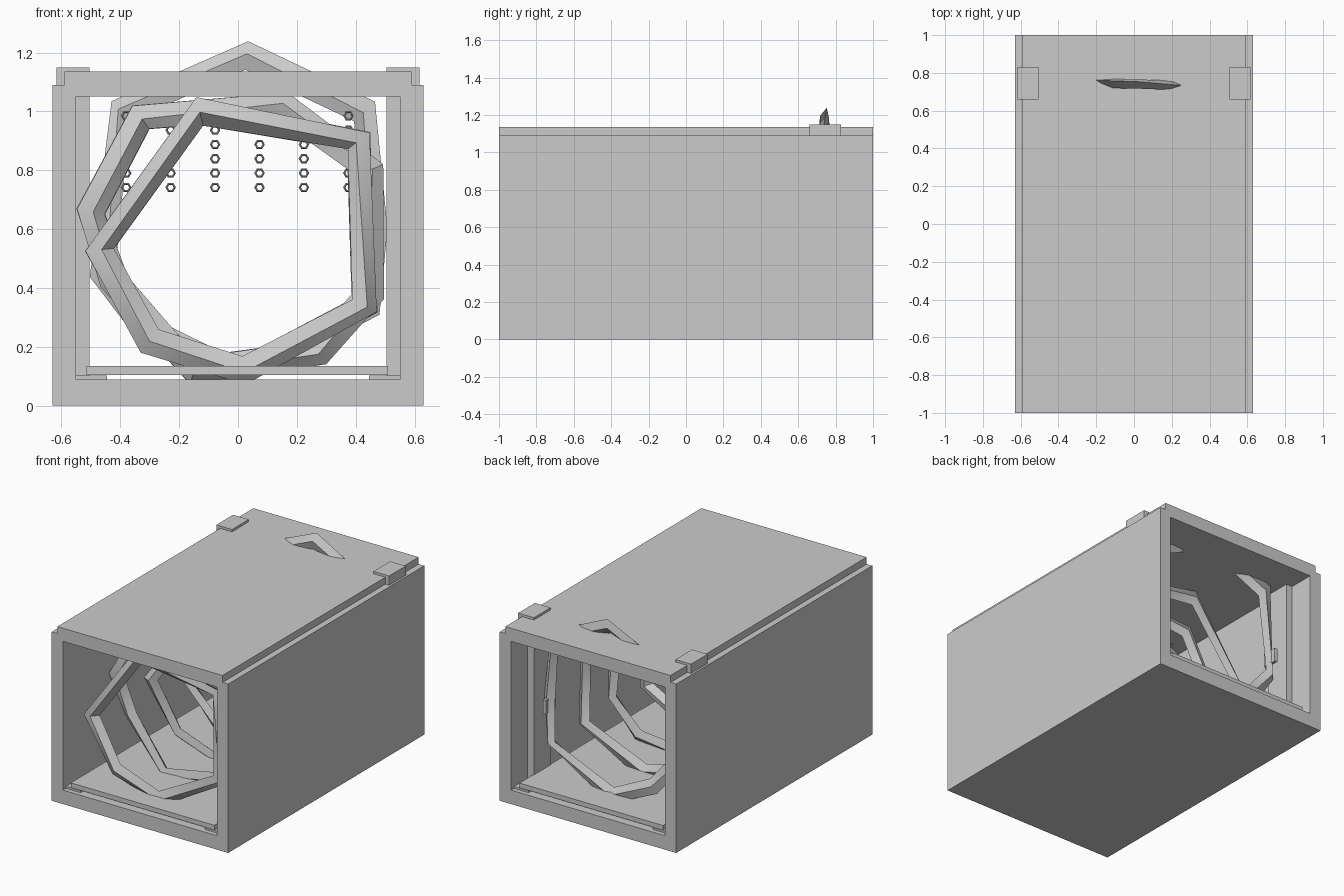
import bpy, bmesh, math, random
from mathutils import Vector

if "Cube" in bpy.data.objects:
    bpy.data.objects.remove(bpy.data.objects["Cube"])

random.seed(4)
grey = bpy.data.materials.new("plain_grey")
grey.diffuse_color = (0.6, 0.6, 0.6, 1)
grey.use_nodes = True
grey.node_tree.nodes["Principled BSDF"].inputs["Base Color"].default_value = grey.diffuse_color


def finish(name, bm):
    bmesh.ops.recalc_face_normals(bm, faces=bm.faces[:])
    me = bpy.data.meshes.new(name)
    bm.to_mesh(me)
    bm.free()
    me.materials.append(grey)
    ob = bpy.data.objects.new(name, me)
    bpy.context.collection.objects.link(ob)
    return ob


def box(name, x0, x1, y0, y1, z0, z1):
    bm = bmesh.new()
    bmesh.ops.create_cube(bm, size=1)
    for v in bm.verts:
        v.co = Vector((x0 if v.co.x < 0 else x1,
                       y0 if v.co.y < 0 else y1,
                       z0 if v.co.z < 0 else z1))
    return finish(name, bm)


def smooth(ob, angle):
    bpy.ops.object.select_all(action='DESELECT')
    ob.select_set(True)
    bpy.context.view_layer.objects.active = ob
    bpy.ops.object.shade_smooth_by_angle(angle=math.radians(angle))


# Open-ended tunnel shell: one U-shaped profile and a stepped roof
profile = [(-.63, 0), (.63, 0), (.63, 1.09), (.55, 1.09),
           (.55, .09), (-.55, .09), (-.55, 1.09), (-.63, 1.09)]
bm = bmesh.new()
face = bm.faces.new([bm.verts.new((x, -1, z)) for x, z in profile])
ext = bmesh.ops.extrude_face_region(bm, geom=[face])
bmesh.ops.translate(bm, vec=(0, 2, 0),
                    verts=[g for g in ext["geom"] if isinstance(g, bmesh.types.BMVert)])
finish("tunnel_shell", bm)
box("roof", -.59, .59, -1, 1, 1.05, 1.135)

# Walkway and its side rails, then the rear posts with caps
box("walkway", -.515, .51, -.97, .97, .105, .135)
for s, side in ((-1, "left"), (1, "right")):
    def pair(name, a, b, *rest):
        box(side + "_" + name, min(s * a, s * b), max(s * a, s * b), *rest)
    pair("rail", .445, .55, -.97, .97, .09, .102)
    pair("post", .505, .55, .66, .83, .09, 1.06)
    pair("post_cap", .505, .617, .66, .83, 1.06, 1.15)
    pair("clip", .455, .475, .68, .78, .52, .61)


# Faceted ribbon hoops, each with a slightly twisted diamond section
def hoop(name, pts, y, rad, thick):
    bm = bmesh.new()
    rings = []
    centre = Vector((-.03, 0, .57))
    for x, z in pts:
        p = Vector((x, 0, z))
        out = (p - centre).normalized()
        twist = random.uniform(-.45, .45)
        drift = y + random.uniform(-.025, .025)
        ring = []
        for r, t in ((rad, 0), (0, thick), (-rad, 0), (0, -thick)):
            a = r * math.cos(twist) - t * math.sin(twist)
            b = r * math.sin(twist) + t * math.cos(twist)
            ring.append(bm.verts.new((x + out.x * a, drift + b, z + out.z * a)))
        rings.append(ring)
    n = len(rings)
    for i in range(n):
        a, b = rings[i], rings[(i + 1) % n]
        for k in range(4):
            bm.faces.new((a[k], a[(k + 1) % 4], b[(k + 1) % 4], b[k]))
    smooth(finish(name, bm), 40)


shape_a = [(-.47, .53), (-.13, 1.0), (.41, .9), (.43, .34), (.02, .12), (-.3, .22)]
shape_b = [(-.5, .66), (-.33, .98), (.15, 1.02), (.45, .8),
           (.45, .38), (.27, .18), (-.15, .12), (-.42, .42)]
shape_c = [(.03, 1.19), (.43, 1.0), (.46, .6), (.44, .33),
           (0, .11), (-.3, .25), (-.46, .45), (-.4, 1.0)]
for i, y in enumerate((-.8, -.5, -.2, .1, .42)):
    hoop("hoop_%d" % (i + 1), shape_b if i % 2 else shape_a, y, .05, .028)
hoop("rear_hoop", shape_c, .735, .05, .025)


# Hanging strands of small hexagonal links
def strand(name, x, y):
    bm = bmesh.new()
    for row in range(6):
        z = .742 + row * .0487
        loops = []
        for i in range(6):
            a = i * math.tau / 6
            loop = []
            for j in range(4):
                b = j * math.tau / 4
                r = .014 + .004 * math.cos(b)
                loop.append(bm.verts.new((x + r * math.cos(a), y + .004 * math.sin(b),
                                          z + r * math.sin(a))))
            loops.append(loop)
        for i in range(6):
            for j in range(4):
                p, q = loops[i], loops[(i + 1) % 6]
                bm.faces.new((p[j], q[j], q[(j + 1) % 4], p[(j + 1) % 4]))
    finish(name, bm)


for i in range(6):
    strand("link_strand_%d" % (i + 1), -.38 + i * .151, -.1)
